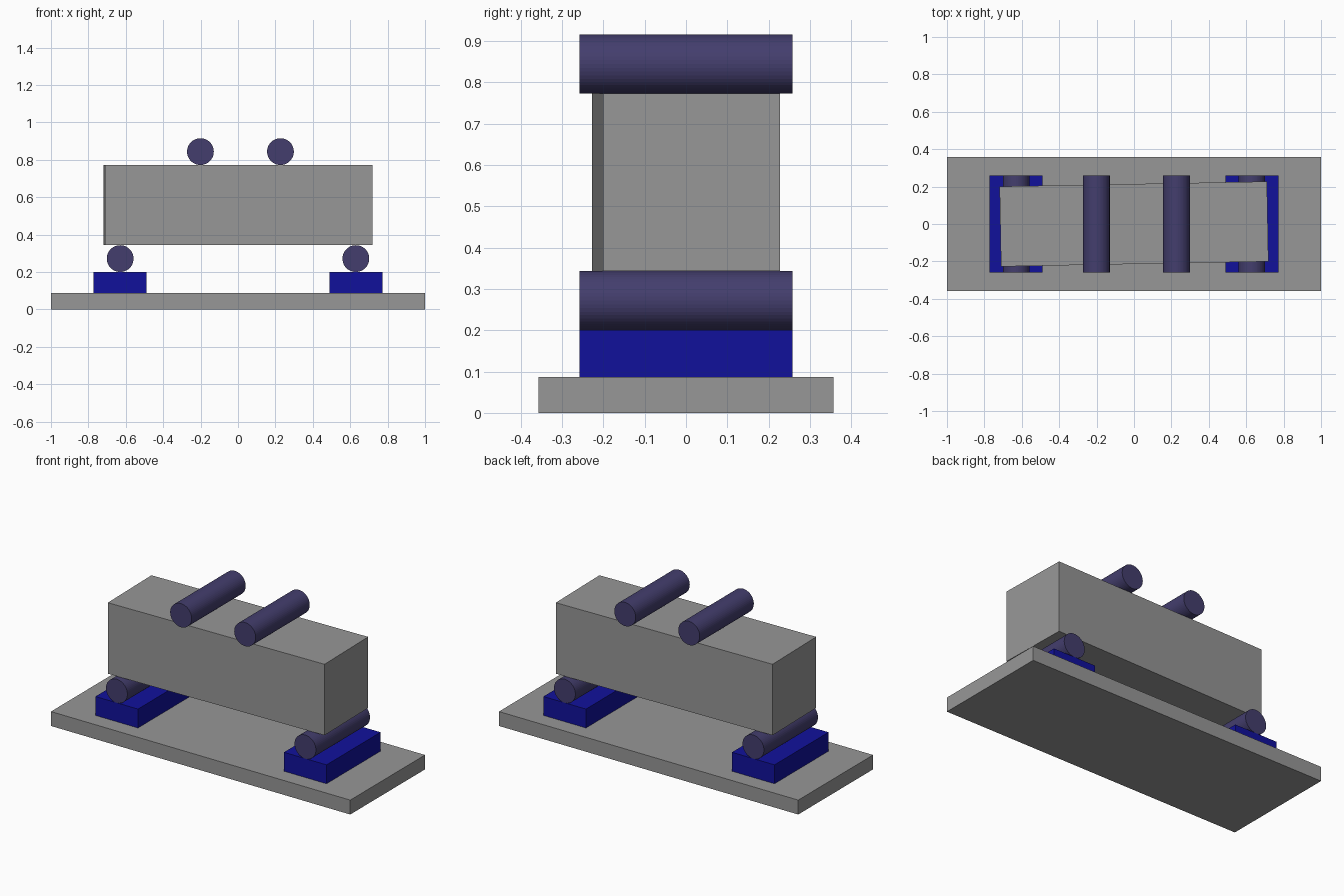
import bpy, math

if "Cube" in bpy.data.objects:
    bpy.data.objects.remove(bpy.data.objects["Cube"])


def material(name, rgb):
    m = bpy.data.materials.new(name)
    m.diffuse_color = (*rgb, 1)
    m.use_nodes = True
    m.node_tree.nodes["Principled BSDF"].inputs["Base Color"].default_value = m.diffuse_color
    return m


grey = material("concrete_grey", (0.31, 0.31, 0.31))
blue = material("support_blue", (0.0055, 0.0055, 0.33))
steel = material("roller_steel", (0.057, 0.048, 0.154))


def box(name, size, loc, mat, turn=0.0):
    bpy.ops.mesh.primitive_cube_add(size=1, location=loc, rotation=(0, 0, turn))
    ob = bpy.context.object
    ob.name = name
    ob.scale = size
    bpy.ops.object.transform_apply(location=False, rotation=False, scale=True)
    ob.data.materials.append(mat)


def roller(name, x, z):
    bpy.ops.mesh.primitive_cylinder_add(vertices=48, radius=0.0715, depth=0.516,
                                        location=(x, 0, z),
                                        rotation=(math.pi / 2, 0, 0))
    ob = bpy.context.object
    ob.name = name
    ob.data.materials.append(steel)


# Base plate
box("base_plate", (2, 0.714, 0.087), (0, 0, 0.0435), grey)

# Support blocks with lower rollers
for side, x in (("left", -0.63), ("right", 0.63)):
    box(side + "_support_block", (0.284, 0.516, 0.114), (x, 0, 0.144), blue)
    roller(side + "_lower_roller", x, 0.272)

# Test beam, resting slightly askew on the rollers
box("beam", (1.43, 0.428, 0.429), (0, 0, 0.558), grey, turn=0.0187)

# Upper loading rollers
for side, x in (("left", -0.201), ("right", 0.227)):
    roller(side + "_upper_roller", x, 0.844)
